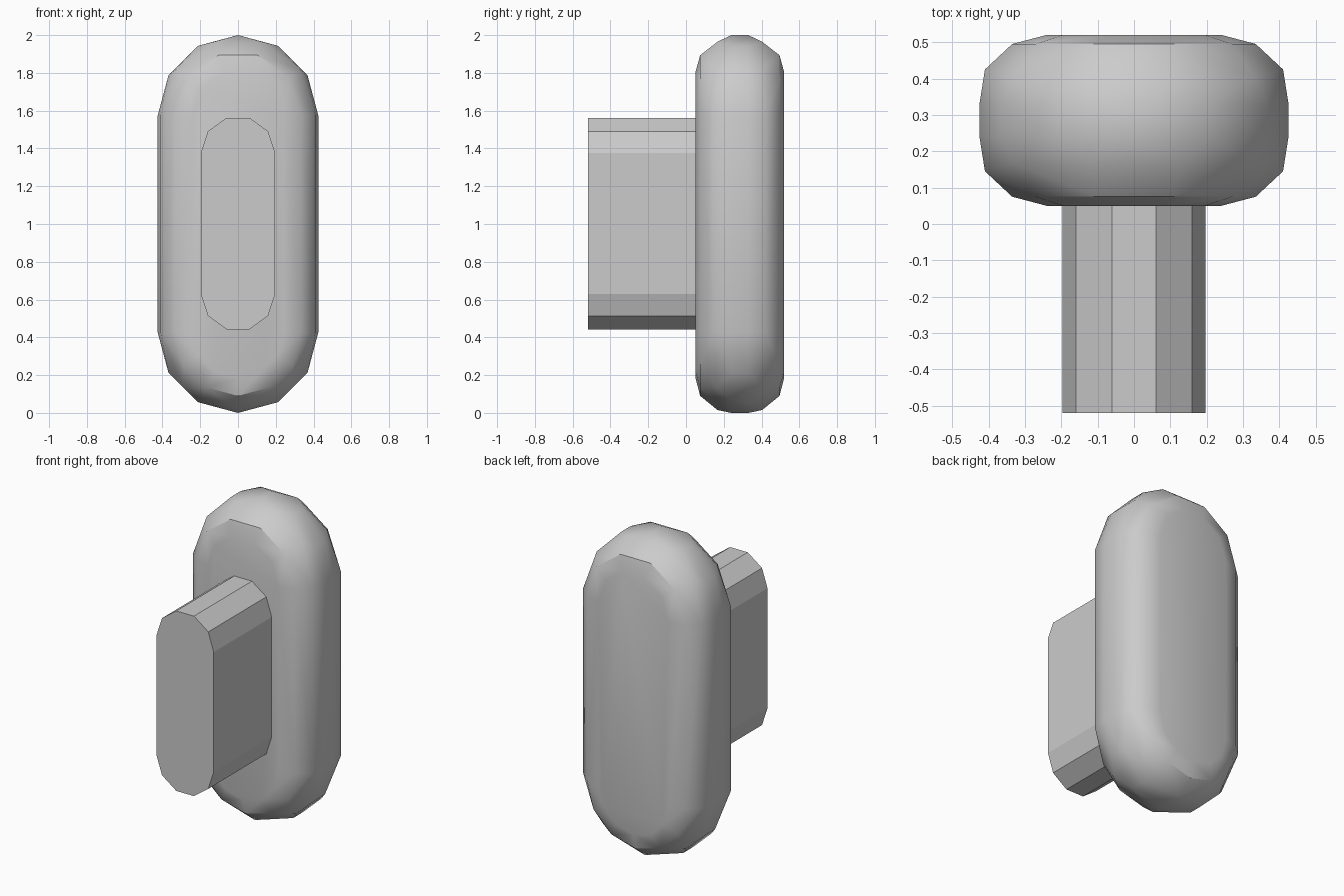
import bpy, bmesh
from math import cos, sin, pi, radians

cube = bpy.data.objects.get("Cube")
if cube:
    bpy.data.objects.remove(cube, do_unlink=True)

# One plain grey for both parts
grey = bpy.data.materials.new("plain grey")
grey.use_nodes = True
colour = (0.6, 0.6, 0.6, 1)
grey.diffuse_color = colour
grey.node_tree.nodes["Principled BSDF"].inputs["Base Color"].default_value = colour


def stadium(r, low, high, n_low, n_high):
    """Upright pill outline as (x, z) points, with its own segment count at each end."""
    top = [(r * cos(pi * i / n_high), high + r * sin(pi * i / n_high)) for i in range(n_high + 1)]
    bottom = [(-r * cos(pi * i / n_low), low - r * sin(pi * i / n_low)) for i in range(n_low + 1)]
    return top + bottom


def hull_part(name, points):
    """Convex part wrapped around its outline points."""
    bm = bmesh.new()
    for p in points:
        bm.verts.new(p)
    bmesh.ops.convex_hull(bm, input=bm.verts[:])
    bmesh.ops.delete(bm, geom=[v for v in bm.verts if not v.link_faces], context='VERTS')
    bmesh.ops.dissolve_limit(bm, angle_limit=radians(0.5), verts=bm.verts[:], edges=bm.edges[:])
    bmesh.ops.recalc_face_normals(bm, faces=bm.faces[:])
    mesh = bpy.data.meshes.new(name)
    bm.to_mesh(mesh)
    bm.free()
    mesh.materials.append(grey)
    obj = bpy.data.objects.new(name, mesh)
    bpy.context.collection.objects.link(obj)
    return obj


# Rounded plate: mirrored rings of (depth from the middle, radius, low and high segments)
MIDDLE, LOW, HIGH = 0.285, 0.425, 1.575
rings = [(0.235, 0.24, 6, 5), (0.21, 0.335, 6, 5), (0.045, 0.425, 6, 6)]
points = []
for side in (-1, 1):
    for depth, r, n_low, n_high in rings:
        points += [(x, MIDDLE + side * depth, z) for x, z in stadium(r, LOW, HIGH, n_low, n_high)]
    # Bevel ring, drawn towards the middle around the ends
    for x, z in stadium(0.41, LOW, HIGH, 4, 5):
        depth = 0.14 if LOW - 0.01 < z < HIGH + 0.01 else 0.118
        points.append((x, MIDDLE + side * depth, z))
plate = hull_part("rounded_plate", points)

bpy.ops.object.select_all(action='DESELECT')
plate.select_set(True)
bpy.context.view_layer.objects.active = plate
bpy.ops.object.shade_smooth_by_angle(angle=radians(35))

# Flat-sided stem reaching forward from the plate
outline = stadium(0.197, 0.63, 1.375, 5, 5)
hull_part("stem", [(x, y, z) for y in (-0.52, 0.055) for x, z in outline])
